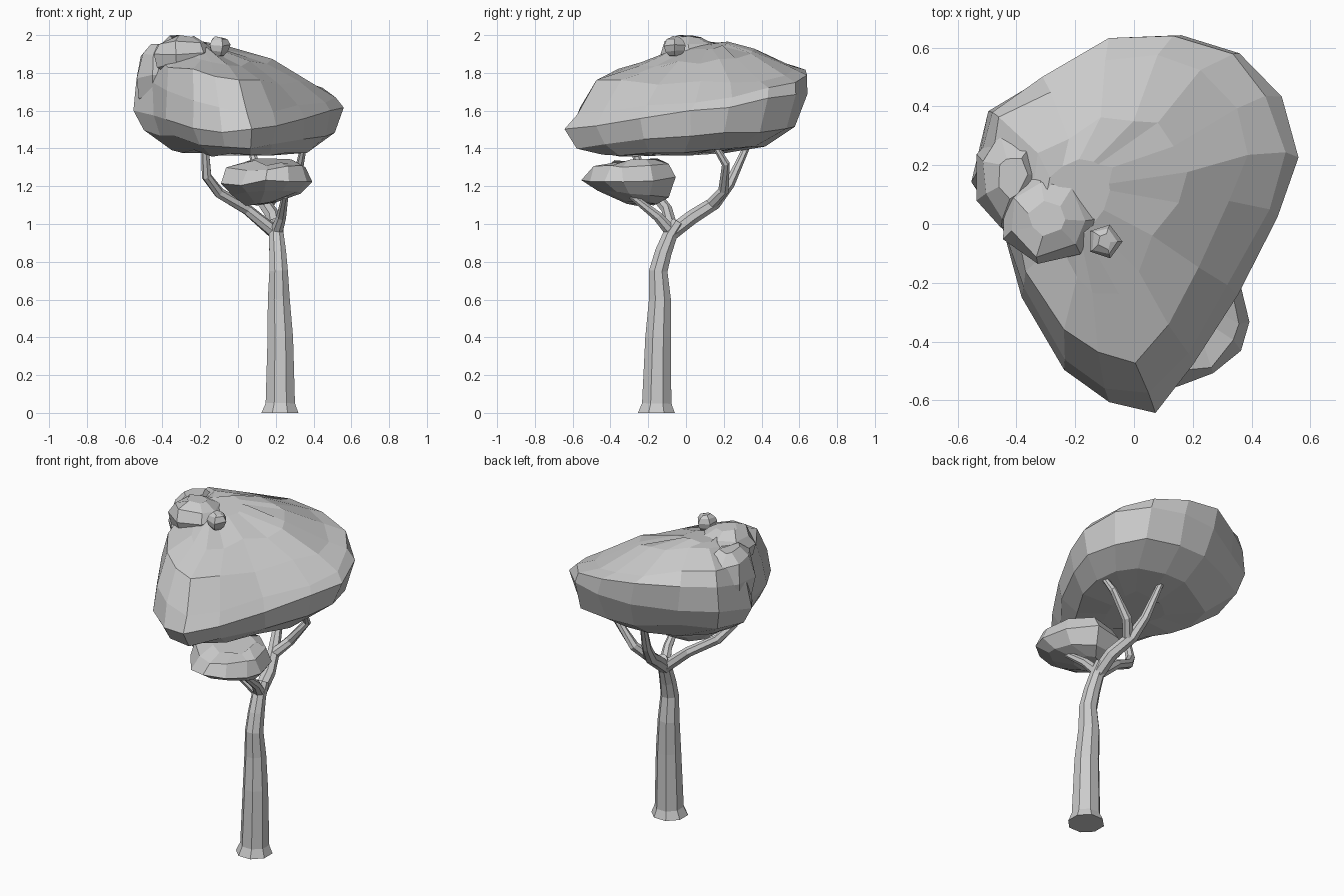
import bpy, bmesh, math, random
from mathutils import Vector

if "Cube" in bpy.data.objects:
    bpy.data.objects.remove(bpy.data.objects["Cube"])

random.seed(4)


def make(name, rings):
    """Skin closed rings of equal point count, capping both ends."""
    bm = bmesh.new()
    loops = [[bm.verts.new(p) for p in r] for r in rings]
    n = len(loops[0])
    for a, b in zip(loops, loops[1:]):
        for i in range(n):
            j = (i + 1) % n
            bm.faces.new((a[i], a[j], b[j], b[i]))
    bm.faces.new(loops[0][::-1])
    bm.faces.new(loops[-1])
    bmesh.ops.recalc_face_normals(bm, faces=bm.faces[:])
    me = bpy.data.meshes.new(name)
    bm.to_mesh(me)
    bm.free()
    ob = bpy.data.objects.new(name, me)
    bpy.context.collection.objects.link(ob)
    return ob


def tube(name, pts, sides=7):
    """Tapered tube; pts are (x, y, z, radius)."""
    c = [Vector(p[:3]) for p in pts]
    rings = []
    for i, p in enumerate(pts):
        t = (c[min(i + 1, len(c) - 1)] - c[max(i - 1, 0)]).normalized()
        if i == 0 and p[2] == 0:
            t = Vector((0, 0, 1))
        u = (Vector((1, 0, 0)) - t * t.x).normalized()
        v = t.cross(u)
        rings.append([c[i] + p[3] * (u * math.cos(a) + v * math.sin(a))
                      for a in (math.tau * (k + .5) / sides for k in range(sides))])
    return make(name, rings)


def foliage(name, outline, rings, jitter):
    """Faceted crown; rings are (scale, centre x, centre y, height, x tilt, y tilt)."""
    out = []
    for s, cx, cy, z, bx, by in rings:
        ring = []
        for x, y in outline:
            dx, dy = x * s, y * s
            j = [random.uniform(-jitter, jitter) for _ in range(3)]
            k = 0.3 if s == 1 else 1
            ring.append((cx + dx + j[0] * k, cy + dy + j[1] * k, z + bx * dx + by * dy + j[2]))
        out.append(ring)
    return make(name, out)


def clump(name, centre, size, sides, jitter):
    x, y, z = centre
    sx, sy, sz = size
    outline = [(sx * math.cos(math.tau * k / sides), sy * math.sin(math.tau * k / sides))
               for k in range(sides)]
    prof = [(.45, -1), (.85, -.5), (1, .1), (.8, .7), (.4, 1)]
    return foliage(name, outline, [(s, x, y, z + h * sz, 0, 0) for s, h in prof], jitter)


# Trunk with flared foot
tube("trunk", [(.222, -.157, 0, .106), (.224, -.155, .05, .084), (.224, -.148, .4, .073),
               (.216, -.138, .6, .063), (.215, -.147, .75, .053), (.21, -.12, .85, .048),
               (.203, -.085, .94, .042), (.2, -.04, 1.01, .038)], 8)

# Branches
tube("left_branch", [(.2, -.07, .95, .036), (.05, -.1, 1.075, .03), (-.1, -.17, 1.165, .029),
                     (-.165, -.23, 1.25, .027), (-.175, -.28, 1.42, .02)])
tube("front_branch", [(.2, -.07, .95, .036), (.23, -.15, 1.04, .027), (.25, -.29, 1.15, .018)])
tube("back_branch", [(.2, -.08, .95, .04), (.19, .03, 1.035, .039), (.14, .15, 1.11, .036),
                     (.11, .23, 1.21, .028), (.06, .35, 1.47, .015)])
tube("back_right_branch", [(.15, .13, 1.1, .032), (.22, .2, 1.18, .029),
                           (.33, .21, 1.32, .022), (.36, .12, 1.47, .014)])

# Main crown, lofted from its plan outline
plan = [(.56, .23), (.5, .43), (.36, .58), (.16, .64), (-.06, .63), (-.3, .5), (-.5, .38),
        (-.55, .14), (-.45, -.02), (-.38, -.25), (-.24, -.5), (-.08, -.61), (.07, -.64),
        (.2, -.48), (.35, -.24), (.49, .02)]
foliage("main_crown", plan, [
    (.32, .02, 0, 1.375, 0, .03), (.68, .02, -.02, 1.39, 0, .06), (.92, .01, 0, 1.47, -.03, .1),
    (1, 0, 0, 1.59, 0, .15), (.95, -.015, .025, 1.7, -.1, .17), (.8, -.055, .05, 1.805, -.15, .06),
    (.47, -.09, .06, 1.885, -.14, .12), (.19, -.18, .1, 1.94, -.1, .1)], .014)

# Leaf clumps on the upper left
clump("left_clump", (-.42, .16, 1.76), (.13, .18, .19), 7, .013)
clump("upper_clump", (-.29, .02, 1.89), (.17, .16, .1), 7, .013)
clump("top_tuft", (-.1, -.06, 1.94), (.06, .06, .05), 5, .005)

# Small lower crown
foliage("lower_crown", [(.24, -.03), (.2, .13), (.06, .25), (-.1, .23), (-.22, .1), (-.24, -.04),
                        (-.13, -.19), (0, -.25), (.12, -.21), (.21, -.13)],
        [(.35, .13, -.24, 1.11, .1, -.08), (.75, .15, -.28, 1.16, .03, -.12),
         (1, .15, -.3, 1.23, .03, .05), (.84, .15, -.3, 1.3, .03, .05),
         (.5, .16, -.28, 1.335, 0, .08)], .015)
